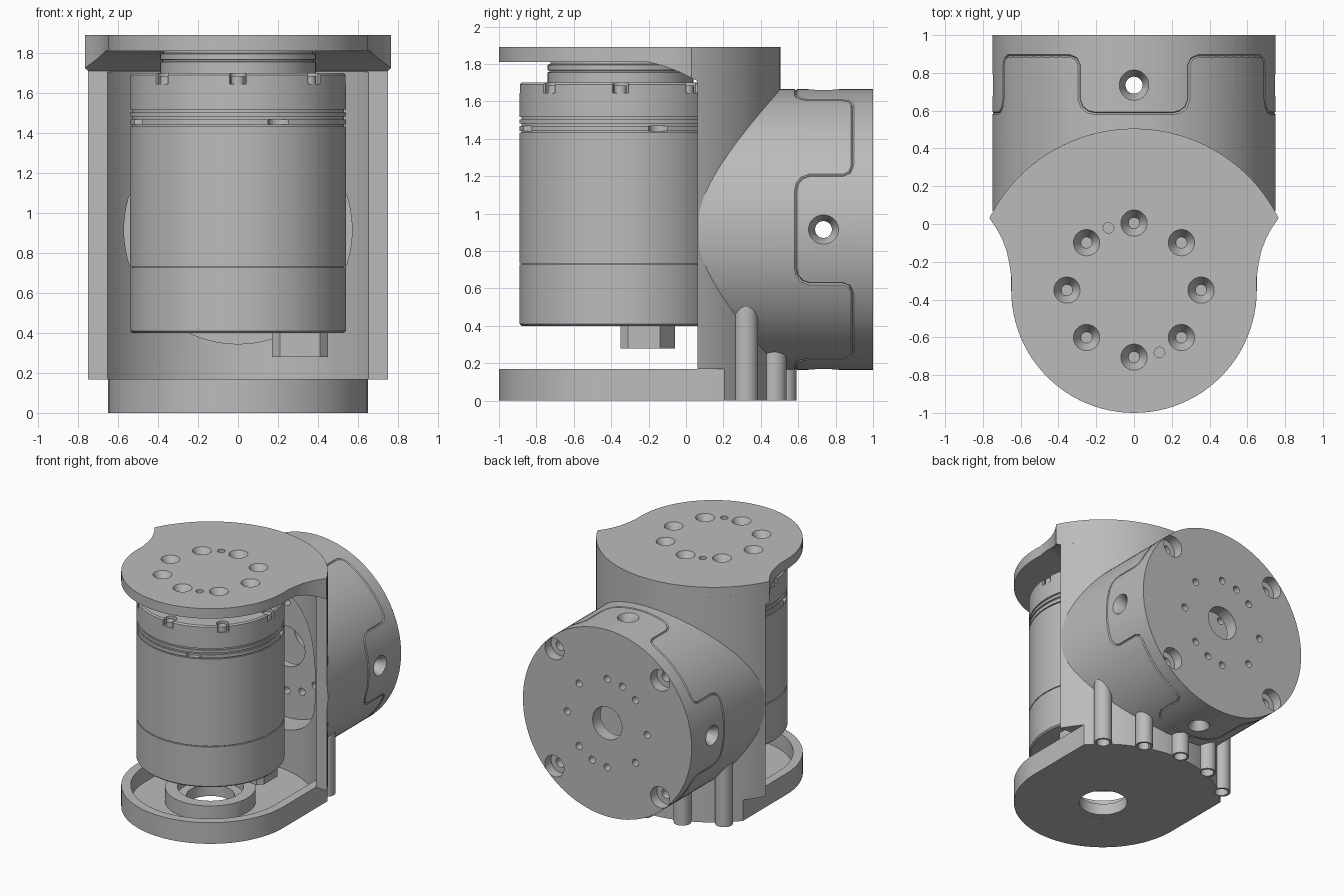
import bpy, bmesh
from math import sin, cos, pi, radians, acos
from mathutils import Matrix, Vector

if "Cube" in bpy.data.objects:
    bpy.data.objects.remove(bpy.data.objects["Cube"])

grey = bpy.data.materials.new("machined_grey")
grey.use_nodes = True
grey.diffuse_color = (0.5, 0.5, 0.5, 1)
grey.node_tree.nodes["Principled BSDF"].inputs["Base Color"].default_value = (0.5, 0.5, 0.5, 1)

AX = -0.35          # y of the vertical motor axis
HZ = 0.915          # z of the horizontal housing axis
R_OUT, R_IN = 0.855, 0.77


def finish(name, bm):
    bmesh.ops.recalc_face_normals(bm, faces=bm.faces)
    me = bpy.data.meshes.new(name)
    bm.to_mesh(me)
    bm.free()
    me.materials.append(grey)
    ob = bpy.data.objects.new(name, me)
    bpy.context.collection.objects.link(ob)
    return ob


def rod(name, a, b, r, r2=None, n=48):
    """Cylinder or cone from point a (radius r) to point b (radius r2)."""
    a, b = Vector(a), Vector(b)
    bm = bmesh.new()
    m = Matrix.Translation((a + b) / 2) @ (b - a).to_track_quat('Z', 'Y').to_matrix().to_4x4()
    bmesh.ops.create_cone(bm, cap_ends=True, segments=n, radius1=r,
                          radius2=r if r2 is None else r2, depth=(b - a).length, matrix=m)
    return finish(name, bm)


def prism(name, pts, z0, z1, m=Matrix()):
    bm = bmesh.new()
    low = [bm.verts.new(m @ Vector((x, y, z0))) for x, y in pts]
    high = [bm.verts.new(m @ Vector((x, y, z1))) for x, y in pts]
    bm.faces.new(low)
    bm.faces.new(high)
    for i in range(len(pts)):
        j = (i + 1) % len(pts)
        bm.faces.new((low[i], low[j], high[j], high[i]))
    return finish(name, bm)


def lathe(name, profile, closed=False, n=96):
    """Turn a radius/height profile around the motor axis."""
    bm = bmesh.new()
    rings = [[bm.verts.new((r * cos(2 * pi * k / n), AX + r * sin(2 * pi * k / n), z))
              for k in range(n)] for r, z in profile]
    pairs = list(zip(rings, rings[1:]))
    if closed:
        pairs.append((rings[-1], rings[0]))
    else:
        bm.faces.new(rings[0])
        bm.faces.new(rings[-1])
    for a, b in pairs:
        for k in range(n):
            j = (k + 1) % n
            bm.faces.new((a[k], a[j], b[j], b[k]))
    return finish(name, bm)


def cut(ob, cutter, keep=False):
    mod = ob.modifiers.new("cut", 'BOOLEAN')
    mod.operation, mod.solver, mod.object = 'DIFFERENCE', 'EXACT', cutter
    dg = bpy.context.evaluated_depsgraph_get()
    me = bpy.data.meshes.new_from_object(ob.evaluated_get(dg))
    ob.modifiers.clear()
    ob.data = me
    if not keep:
        bpy.data.objects.remove(cutter)


def arc(r, a0, a1, n=48):
    return [(r * cos(radians(a0 + (a1 - a0) * i / n)),
             AX + r * sin(radians(a0 + (a1 - a0) * i / n))) for i in range(n + 1)]


def ring_points(r, n, start=0):
    return [(r * cos(radians(start) + 2 * pi * k / n),
             r * sin(radians(start) + 2 * pi * k / n)) for k in range(n)]


PINS = [(-0.135, 0.33), (0.135, -0.33)]

# Curved rear wall
end = 28.7
wall = prism("curved_wall", arc(R_OUT, end, 180 - end) + arc(R_IN, 180 - 32.2, 32.2), 0.168, 1.81)
cut(wall, rod("cutter", (0, -0.2, HZ), (0, 0.9, HZ), 0.57, n=96))

# Top plate with flared shoulders and sloped underside
flare = [(0.765, 0.03), (0.73, -0.02), (0.7, -0.075), (0.675, -0.14), (0.66, -0.21)]
outline = arc(R_OUT, 27, 153) + [(-x, y) for x, y in flare] + arc(0.65, 175, 365) + flare[::-1]
top = prism("top_plate", outline, 1.705, 1.89)
to_side = Matrix(((0, 0, 1, 0), (1, 0, 0, 0), (0, 1, 0, 0), (0, 0, 0, 1)))
slope = [(-2, 1.6), (-2, 1.81), (-0.2, 1.81), (-0.12, 1.79), (-0.03, 1.755), (0.06, 1.71), (0.06, 1.6)]
cut(top, prism("cutter", slope, -1, 1, to_side))
cut(top, rod("cutter", (0, AX, 1.6), (0, AX, 1.81), 0.42, n=96))
for x, y in ring_points(0.355, 8):
    cut(top, rod("cutter", (x, AX + y, 1.82), (x, AX + y, 1.891), 0.03, 0.07))
for x, y in PINS:
    cut(top, rod("cutter", (x, AX + y, 1.83), (x, AX + y, 1.9), 0.028))

# Bottom tray: a shallow pan with a raised rim
def tray_outline(r, back):
    a = acos(r / back) * 180 / pi
    return arc(r, 180, 360) + arc(back, a, 180 - a)

tray = prism("bottom_tray", tray_outline(0.65, R_OUT), 0, 0.17)
cut(tray, prism("cutter", tray_outline(0.58, R_IN), 0.04, 0.3))
cut(tray, rod("cutter", (0, AX, -0.1), (0, AX, 0.1), 0.22, n=96))
lathe("tray_boss", [(0.175, 0), (0.33, 0.001), (0.33, 0.155), (0.24, 0.155),
                    (0.24, 0.09), (0.175, 0.09)], closed=True)

# Screw columns around the back of the tray
for i, (deg, height) in enumerate([(50, 0.5), (70, 0.265), (90, 0.19), (110, 0.265), (130, 0.5)]):
    x, y = 0.875 * cos(radians(deg)), AX + 0.875 * sin(radians(deg))
    column = rod("screw_column_%d" % (i + 1), (x, y, 0), (x, y, height), 0.065)
    bore = rod("cutter", (x, y, -0.05), (x, y, 0.12), 0.048)
    cut(column, bore, keep=True)
    cut(tray, bore)

# Horizontal housing, open toward the motor, with a partition and an end plate
housing = rod("round_housing", (0, 0.07, HZ), (0, 1, HZ), 0.75, n=128)
cut(housing, rod("cutter", (0, AX, -0.1), (0, AX, 2), R_IN + 0.01, n=96))
for y0, y1, r in [(-0.1, 0.62, 0.57), (0.68, 0.9, 0.57), (0.6, 0.7, 0.16), (0.85, 1.1, 0.13)]:
    cut(housing, rod("cutter", (0, y0, HZ), (0, y1, HZ), r, n=96))
for x, z in ring_points(0.355, 8) + PINS:
    cut(housing, rod("cutter", (x, 0.6, HZ + z), (x, 1.1, HZ + z), 0.028, n=24))
for x, z in ring_points(0.665, 4, 45):
    cut(housing, rod("cutter", (x, 0.92, HZ + z), (x, 1.1, HZ + z), 0.085))
    cut(housing, rod("cutter", (x, 0.75, HZ + z), (x, 0.95, HZ + z), 0.04))
for x, z in ring_points(1, 4):
    def at(r):
        return (x * r, 0.735, HZ + z * r)
    cut(housing, rod("cutter", at(0.68), at(0.755), 0.042, 0.083))
    cut(housing, rod("cutter", at(0.5), at(0.7), 0.045))

# Wavy seam around the housing, cut as a fine groove
path = []
for q in range(4):
    for s in (-1, 1):
        bend = [(45, 0.89), (27, 0.89), (24, 0.875), (22.7, 0.84), (22.7, 0.74), (22.7, 0.66),
                (21.5, 0.62), (19, 0.595), (16, 0.587), (8, 0.587), (0, 0.587)]
        side = bend[:-1] if s < 0 else bend[:0:-1]
        path += [(90 * q + s * a, y) for a, y in side]
fine = []
for (a, y), (b, w) in zip(path, path[1:] + [(path[0][0] + 360, path[0][1])]):
    steps = max(1, round(abs(b - a) / 4))
    fine += [(a + (b - a) * k / steps, y + (w - y) * k / steps) for k in range(steps)]
curve = bpy.data.curves.new("seam", 'CURVE')
curve.dimensions = '3D'
curve.bevel_depth, curve.bevel_resolution = 0.008, 0
spline = curve.splines.new('POLY')
spline.points.add(len(fine) - 1)
for p, (a, y) in zip(spline.points, fine):
    p.co = (0.751 * cos(radians(a)), y, HZ + 0.751 * sin(radians(a)), 1)
spline.use_cyclic_u = True
tube = bpy.data.objects.new("seam", curve)
bpy.context.collection.objects.link(tube)
bm = bmesh.new()
bm.from_mesh(bpy.data.meshes.new_from_object(tube.evaluated_get(bpy.context.evaluated_depsgraph_get())))
bmesh.ops.remove_doubles(bm, verts=bm.verts, dist=0.0001)
bpy.data.objects.remove(tube)
cut(housing, finish("cutter", bm))

# Motor body with ring grooves
profile = [(0.53, 0.4), (0.54, 0.41)]
for z, h in [(0.73, 0.003), (1.437, 0.004), (1.475, 0.007), (1.51, 0.007)]:
    profile += [(0.54, z - h), (0.53, z - h), (0.53, z + h), (0.54, z + h)]
profile += [(0.54, 1.69), (0.53, 1.7)]
motor = lathe("motor_body", profile)
for x, y in ring_points(0.505, 8):
    cut(motor, rod("cutter", (x, AX + y, 1.645), (x, AX + y, 1.8), 0.045, n=32))
    cut(motor, rod("cutter", (x * 1.09, AX + y * 1.09, 1.645), (x * 1.09, AX + y * 1.09, 1.8), 0.045, n=32))
    rod("motor_screw", (x, AX + y, 1.64), (x, AX + y, 1.685), 0.032, n=24)
for x, y in ring_points(0.56, 4, 22):
    cut(motor, rod("cutter", (x, AX + y, 1.442), (x, AX + y, 1.468), 0.06, n=24))

# Output hub between motor and top plate
lathe("output_hub", [(0.39, 1.69), (0.39, 1.755), (0.38, 1.758), (0.38, 1.764),
                     (0.39, 1.767), (0.39, 1.795), (0.375, 1.8), (0.375, 1.812)])

# Cable connector under the motor
prism("cable_connector", [(0.17, -0.31), (0.21, -0.35), (0.41, -0.35), (0.45, -0.31),
                          (0.45, -0.14), (0.33, -0.06), (0.25, -0.06), (0.17, -0.14)], 0.28, 0.41)

# Smooth curved faces, keep edges crisp
bpy.ops.object.select_all(action='DESELECT')
for ob in bpy.context.collection.objects:
    if ob.type == 'MESH':
        ob.select_set(True)
        bpy.context.view_layer.objects.active = ob
bpy.ops.object.shade_smooth_by_angle(angle=radians(30))
